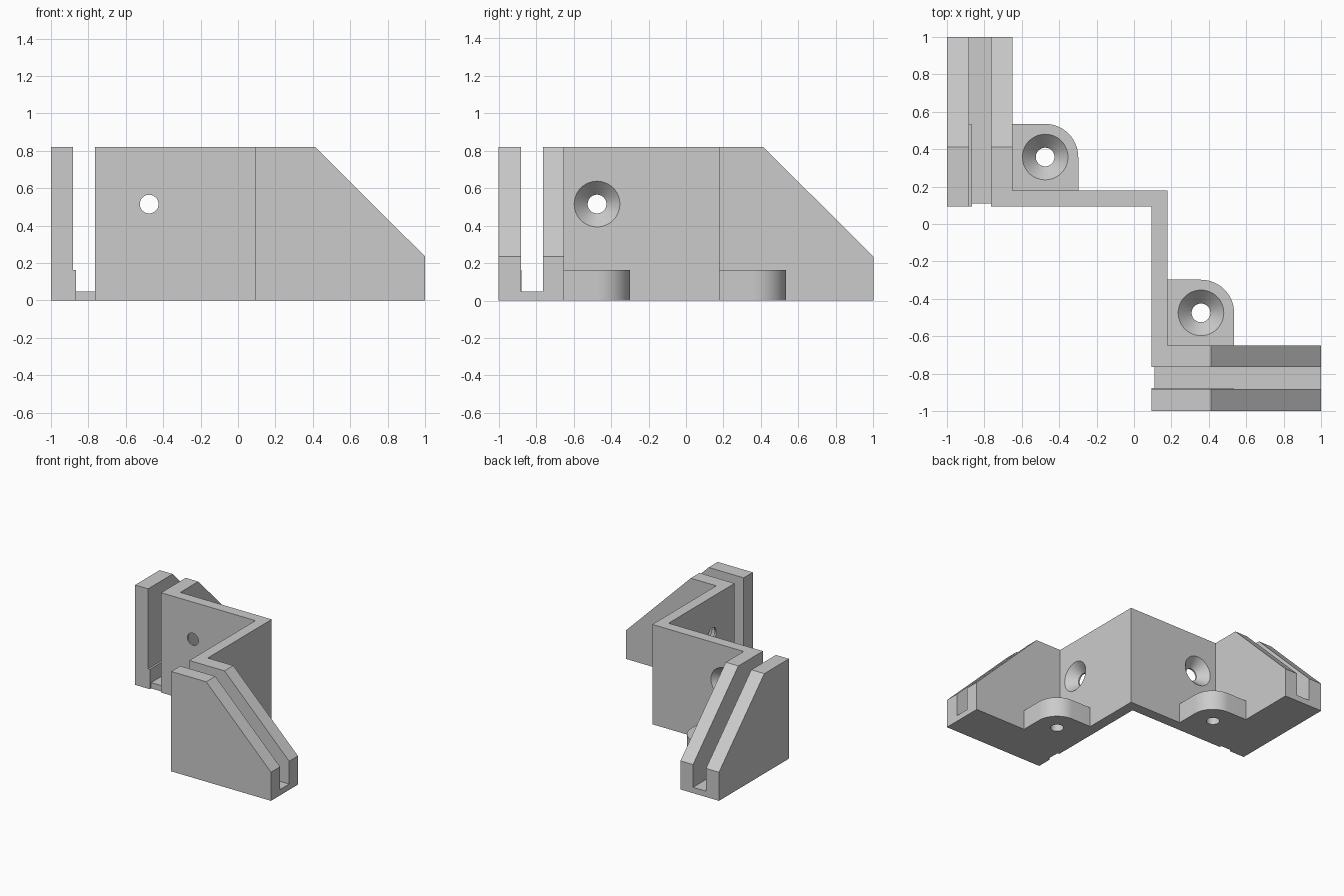
import bpy, bmesh
from math import pi, cos, sin
from mathutils import Matrix, Vector

if "Cube" in bpy.data.objects:
    bpy.data.objects.remove(bpy.data.objects["Cube"])

grey = bpy.data.materials.new("plain grey")
grey.use_nodes = True
colour = (0.6, 0.6, 0.6, 1)
grey.diffuse_color = colour
grey.node_tree.nodes["Principled BSDF"].inputs["Base Color"].default_value = colour

# Shared sizes
HEIGHT = 0.82
WALL_IN, WALL_OUT = 0.093, 0.18
SLOT = (-0.882, -0.764)
PLATE_IN = -0.65
TAB_TOP = 0.163
HOLE_X, HOLE_Y, HOLE_Z = -0.475, 0.358, 0.515
HOLE_R, SINK_R, SINK_DEPTH = 0.05, 0.122, 0.075


def finish(name, bm):
    bmesh.ops.recalc_face_normals(bm, faces=bm.faces)
    mesh = bpy.data.meshes.new(name)
    bm.to_mesh(mesh)
    bm.free()
    mesh.materials.append(grey)
    obj = bpy.data.objects.new(name, mesh)
    bpy.context.collection.objects.link(obj)
    return obj


def prism(name, points, offset, swap=False):
    """Extrude a closed 3D outline; swap exchanges x and y for the other arm."""
    bm = bmesh.new()
    face = bm.faces.new([bm.verts.new(p) for p in points])
    moved = bmesh.ops.extrude_face_region(bm, geom=[face])["geom"]
    verts = [v for v in moved if isinstance(v, bmesh.types.BMVert)]
    bmesh.ops.translate(bm, verts=verts, vec=offset)
    if swap:
        for v in bm.verts:
            v.co = v.co.yxz
    return finish(name, bm)


def block(name, x, y, z, swap):
    outline = [(x[0], y[0], z[0]), (x[1], y[0], z[0]), (x[1], y[1], z[0]), (x[0], y[1], z[0])]
    return prism(name, outline, (0, 0, z[1] - z[0]), swap)


def cone(name, centre, axis, r1, r2, depth):
    """Cone from r1 at the centre to r2 at depth along the axis."""
    bm = bmesh.new()
    turn = Vector((0, 0, 1)).rotation_difference(Vector(axis)).to_matrix().to_4x4()
    place = Matrix.Translation(centre) @ turn @ Matrix.Translation((0, 0, depth / 2))
    bmesh.ops.create_cone(bm, cap_ends=True, segments=48, radius1=r1, radius2=r2,
                          depth=depth, matrix=place)
    return finish(name, bm)


def combine(body, other, operation):
    mod = body.modifiers.new("combine", 'BOOLEAN')
    mod.operation, mod.solver, mod.object = operation, 'EXACT', other
    bpy.context.view_layer.objects.active = body
    bpy.ops.object.modifier_apply(modifier=mod.name)
    bpy.data.objects.remove(other)


def drill(body, surface, axis):
    """Countersunk through hole; axis points out of the countersunk face."""
    surface, axis = Vector(surface), Vector(axis)
    slope = (SINK_R - HOLE_R) / SINK_DEPTH
    extra = 0.02
    combine(body, cone("bore", surface - axis * 0.25, axis, HOLE_R, HOLE_R, 0.3), 'DIFFERENCE')
    combine(body, cone("sink", surface - axis * SINK_DEPTH, axis, HOLE_R,
                       SINK_R + slope * extra, SINK_DEPTH + extra), 'DIFFERENCE')


# Corner wall, bent at a right angle
end = SLOT[1]
bracket = prism("corner_bracket", [
    (end, WALL_IN, 0), (WALL_IN, WALL_IN, 0), (WALL_IN, end, 0),
    (WALL_OUT, end, 0), (WALL_OUT, WALL_OUT, 0), (end, WALL_OUT, 0)], (0, 0, HEIGHT))

for swap in (False, True):
    # Sloped plates on both sides of the slot
    for x0, x1 in ((-1, SLOT[0]), (SLOT[1], PLATE_IN)):
        side = [(x0, WALL_IN, 0), (x0, 1, 0), (x0, 1, 0.235),
                (x0, 0.412, HEIGHT), (x0, WALL_IN, HEIGHT)]
        combine(bracket, prism("plate", side, (x1 - x0, 0, 0), swap), 'UNION')
    # Slot floor and the thin step beside it
    combine(bracket, block("floor", (-0.95, -0.7), (0.11, 1), (0, 0.048), swap), 'UNION')
    step = 0.005 if swap else 0.016
    combine(bracket, block("step", (-0.95, SLOT[0] + step), (WALL_IN, 0.533),
                           (0, TAB_TOP), swap), 'UNION')
    # Rounded screw tab
    r = 0.177
    arc = [(HOLE_X + r * cos(a), HOLE_Y + r * sin(a), 0)
           for a in (pi / 2 * i / 16 for i in range(17))]
    tab = [(-0.7, 0.14, 0), (HOLE_X + r, 0.14, 0)] + arc + [(-0.7, HOLE_Y + r, 0)]
    combine(bracket, prism("tab", tab, (0, 0, TAB_TOP), swap), 'UNION')

# Screw holes in both tabs and both walls
for swap in (False, True):
    tab_hole = Vector((HOLE_X, HOLE_Y, TAB_TOP))
    wall_hole, out = Vector((HOLE_X, WALL_OUT, HOLE_Z)), Vector((0, 1, 0))
    if swap:
        tab_hole, wall_hole, out = tab_hole.yxz, wall_hole.yxz, out.yxz
    drill(bracket, tab_hole, (0, 0, 1))
    drill(bracket, wall_hole, out)

bpy.ops.object.select_all(action='DESELECT')
bracket.select_set(True)
bpy.context.view_layer.objects.active = bracket
bpy.ops.object.shade_smooth_by_angle()
